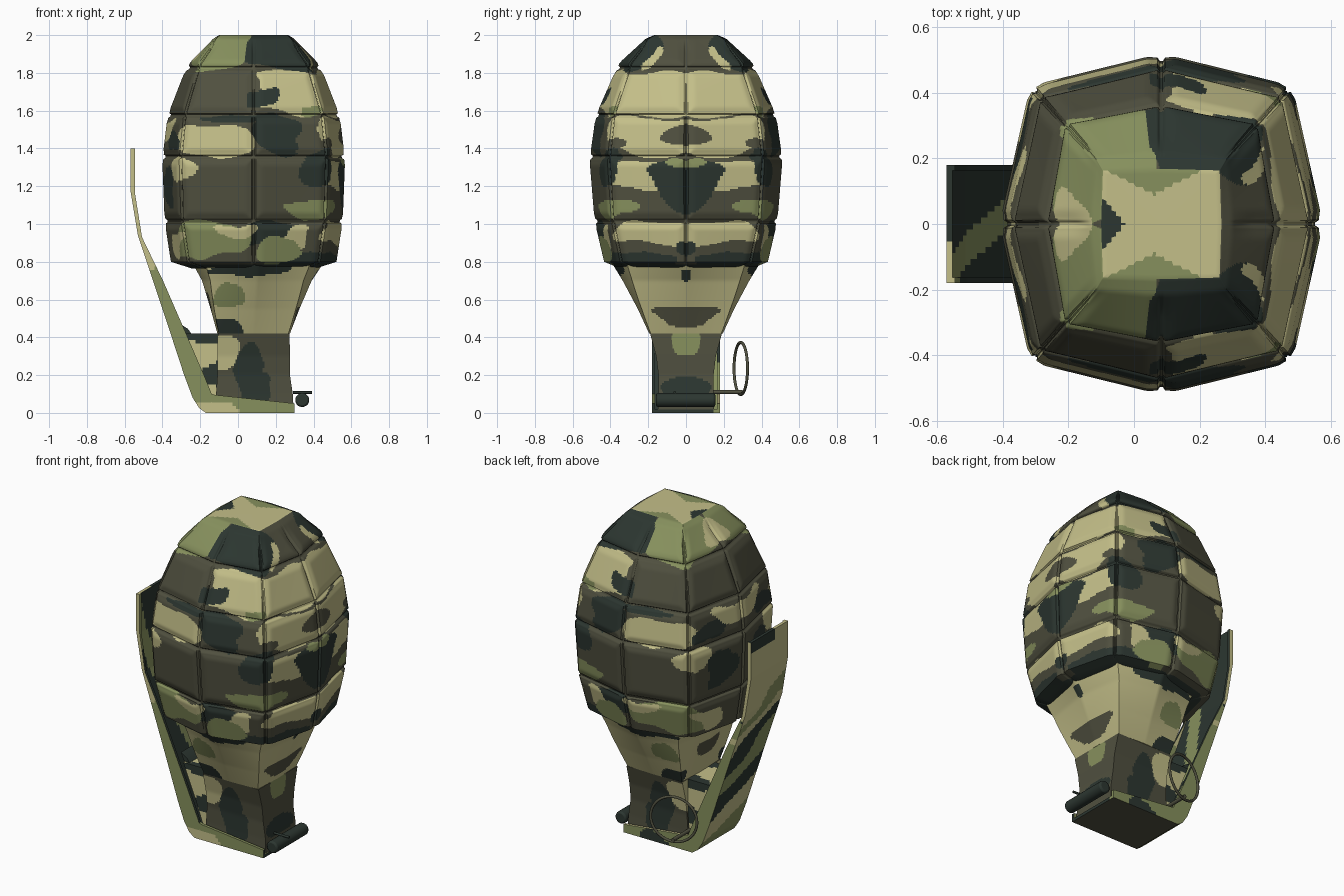
import bpy, bmesh, math
from mathutils import Vector, noise

if "Cube" in bpy.data.objects:
    bpy.data.objects.remove(bpy.data.objects["Cube"])

KHAKI, OLIVE, GREY, DARK = range(4)
MATS = []
for nm, col in (("khaki", (0.55, 0.52, 0.25)), ("olive_green", (0.24, 0.28, 0.11)),
                ("grey_olive", (0.080, 0.080, 0.050)), ("dark_green", (0.025, 0.037, 0.030))):
    m = bpy.data.materials.new(nm)
    m.diffuse_color = (*col, 1)
    m.use_nodes = True
    m.node_tree.nodes["Principled BSDF"].inputs["Base Color"].default_value = m.diffuse_color
    MATS.append(m)
CX = 0.083


def finish(name, bm, rule, angle=50):
    """Turn a bmesh into a named object, coloured face by face with a rule."""
    bmesh.ops.recalc_face_normals(bm, faces=bm.faces)
    for f in bm.faces:
        f.material_index = rule(f.calc_center_median(), f.normal)
    me = bpy.data.meshes.new(name)
    bm.to_mesh(me)
    bm.free()
    ob = bpy.data.objects.new(name, me)
    bpy.context.collection.objects.link(ob)
    for m in MATS:
        me.materials.append(m)
    bpy.ops.object.select_all(action='DESELECT')
    ob.select_set(True)
    bpy.context.view_layer.objects.active = ob
    bpy.ops.object.shade_smooth_by_angle(angle=math.radians(angle))
    return ob


def camo(base, blobs):
    """Camouflage rule: wobbly ellipses in (angle from +x, height), mirrored across y."""
    def rule(p, n):
        q = Vector((p.x * 5, abs(p.y) * 5, p.z * 7))
        u = math.degrees(math.atan2(abs(p.y), p.x - CX)) + 13 * noise.noise(q)
        z = p.z + 0.045 * noise.noise(q + Vector((9, 4, 2)))
        c = base
        for bu, bz, ru, rz, bc in blobs:
            if abs((u - bu) / ru) ** 2.6 + abs((z - bz) / rz) ** 2.6 < 1:
                c = bc
        return c
    return rule


def smooth(a, b, x):
    t = max(0, min(1, (x - a) / (b - a)))
    return t * t * (3 - 2 * t)


def interp(profile, z):
    for a, b in zip(profile, profile[1:]):
        if z <= b[0]:
            t = (z - a[0]) / (b[0] - a[0])
            return [p + (q - p) * t for p, q in zip(a, b)]
    return list(profile[-1])


def loft(name, profile, zs, ts, rule, grooves=None):
    """Eight-sided loft; profile rows are (z, centre x, half x, half y, corner ratio)."""
    bm = bmesh.new()
    rings = []
    for z in zs:
        _, cx, ax, ay, c = interp(profile, z)
        pts = []
        for k in range(8):
            f = c if k % 2 else 1
            s = [0 if abs(v) < .1 else math.copysign(1, v)
                 for v in (math.cos(k * math.pi / 4), math.sin(k * math.pi / 4))]
            pts.append(Vector((ax * f * s[0], ay * f * s[1])))
        ring = []
        for k in range(8):
            a, b = pts[k], pts[(k + 1) % 8]
            for t in ts:
                p = a.lerp(b, t)
                if grooves:
                    # narrow cut plus a wide soft shoulder, fading out at the crown
                    d = min(min(t, 1 - t) * (b - a).length, min(abs(z - g) for g in grooves))
                    depth = .014 * (1 - smooth(.004, .013, d)) + .012 * (1 - smooth(.008, .05, d))
                    p -= p.normalized() * depth * (1 - smooth(1.9, 2.0, z))
                ring.append(bm.verts.new((cx + p.x, p.y, z)))
        rings.append(ring)
    n = len(rings[0])
    for r, q in zip(rings, rings[1:]):
        for j in range(n):
            bm.faces.new((r[j], r[(j + 1) % n], q[(j + 1) % n], q[j]))
    bm.faces.new(rings[0][::-1])
    bm.faces.new(rings[-1])
    return finish(name, bm, rule)


def strip(name, outer, inner, y0, y1, rule, step=0.018):
    """Band between two side-view paths, given width in y and sliced finely for the pattern."""
    bm = bmesh.new()
    rows = [[bm.verts.new((p[0], y, p[1])) for p, y in ((o, y0), (o, y1), (i, y1), (i, y0))]
            for o, i in zip(outer, inner)]
    for a, b in zip(rows, rows[1:]):
        for k in range(4):
            bm.faces.new((a[k], a[(k + 1) % 4], b[(k + 1) % 4], b[k]))
    bm.faces.new(rows[0])
    bm.faces.new(rows[-1][::-1])
    for axis in range(3):
        lo, hi = (min(v.co[axis] for v in bm.verts), max(v.co[axis] for v in bm.verts))
        for i in range(1, int((hi - lo) / step) + 1):
            co, no = Vector(), Vector()
            co[axis], no[axis] = lo + i * step + 0.0013, 1
            bmesh.ops.bisect_plane(bm, geom=bm.verts[:] + bm.edges[:] + bm.faces[:],
                                   plane_co=co, plane_no=no)
    return finish(name, bm, rule, 30)


# Segmented body: five rows of eight padded panels, closed by a flat crown
BODY = [(0.765, CX, .34, .36, .8), (0.80, CX, .45, .445, .8), (1.015, CX, .482, .495, .81),
        (1.34, CX, .494, .522, .81), (1.575, CX, .466, .489, .81), (1.80, CX, .377, .388, .83),
        (1.85, CX, .352, .366, .84), (1.98, CX, .218, .218, .92), (2.0, CX, .183, .168, .97),
        (2.0004, CX, .004, .004, 1)]
UPPER = [(135, 1.93, 45, .11, OLIVE), (172, 1.92, 16, .06, KHAKI), (62, 1.92, 36, .1, DARK),
         (32, 1.88, 6, .05, KHAKI), (35, 1.69, 54, .12, KHAKI), (66, 1.76, 22, .06, KHAKI),
         (84, 1.68, 15, .05, DARK), (50, 1.6, 12, .03, OLIVE), (115, 1.44, 26, .08, KHAKI),
         (75, 1.46, 14, .1, DARK), (22, 1.46, 32, .1, KHAKI), (0, 1.48, 22, .05, GREY),
         (52, 1.40, 12, .03, GREY), (150, 1.42, 14, .05, DARK), (170, 1.5, 18, .06, KHAKI),
         (100, 1.56, 24, .025, DARK)]
LOWER = [(28, 1.26, 24, .07, KHAKI), (0, 1.2, 22, .15, DARK), (140, 1.29, 12, .05, KHAKI),
         (55, 1.07, 16, .06, OLIVE), (50, 1.30, 9, .08, DARK), (160, 1.2, 12, .1, DARK),
         (0, 1.34, 8, .025, OLIVE), (92, .95, 22, .06, DARK), (122, .93, 25, .1, OLIVE),
         (64, .93, 11, .07, KHAKI), (15, .95, 26, .06, KHAKI), (0, .88, 15, .04, DARK),
         (40, .81, 28, .04, DARK), (152, .9, 14, .06, KHAKI), (76, .86, 14, .06, OLIVE),
         (102, .98, 11, .03, KHAKI)]
body_camo = camo(GREY, UPPER + LOWER)


def body_rule(p, n):
    if p.z > 1.999:
        if p.x < -.03 - abs(p.y) * .8:
            return DARK
        return OLIVE if abs(p.y) > .09 + .5 * abs(p.x - .06) else KHAKI
    return DARK if p.z < .785 else body_camo(p, n)


fine = [0, .01, .02, .03, .045, .06, .08] + [.1 + .8 * i / 24 for i in range(25)] \
    + [.92, .94, .955, .97, .98, .99]
bounds = [.80, 1.015, 1.355, 1.575, 1.825, 2.0]
zs = [.765, .785] + [a + (b - a) * t for a, b in zip(bounds, bounds[1:]) for t in fine[:1] + fine[2:-1]]
zs += [2.0 + .0004 * i / 12 for i in range(13)]
loft("body", BODY, zs, fine, body_rule, bounds[1:-1])

# Tapering neck
even = [i / 24 for i in range(24)]
NECK = [(.42, .083, .192, .195, .96), (.55, .09, .235, .255, .92), (.70, .10, .29, .335, .85),
        (.79, .105, .345, .39, .8)]
loft("neck", NECK, [.42 + .37 * i / 34 for i in range(35)], even,
     camo(KHAKI, [(115, .62, 14, .06, OLIVE), (95, .76, 40, .03, DARK), (0, .51, 38, .045, GREY),
                  (0, .72, 6, .025, DARK), (120, .45, 14, .04, DARK), (180, .6, 25, .06, GREY)]))

# Square fuse block under the neck
BLOCK = [(.01, .09, .205, .15, 1), (.1, .087, .203, .146, 1), (.2, .083, .192, .146, 1),
         (.3, .083, .192, .158, 1), (.42, .083, .19, .19, 1)]
block_camo = camo(GREY, [(95, .2, 24, .17, DARK), (75, .12, 20, .08, DARK), (0, .38, 24, .06, OLIVE),
                         (140, .33, 24, .09, KHAKI), (0, .14, 32, .05, DARK)])
loft("fuse_block", BLOCK, [.01 + .41 * i / 36 for i in range(37)], even, block_camo)

# Arm that reaches from the block to the lever, with a small hook
arm_camo = camo(KHAKI, [(150, .40, 12, .03, DARK), (132, .22, 14, .10, DARK)])
strip("lever_arm", [(-.28, .42), (-.19, .2), (-.14, .06)], [(-.08, .42), (-.08, .2), (-.08, .06)],
      -.135, .135, arm_camo)
strip("arm_hook", [(-.305, .47), (-.28, .41)], [(-.265, .445), (-.24, .41)], -.12, .12,
      lambda p, n: DARK, .2)

# Safety lever: a folded channel of one plate and two side flanges
OUT = [(-.57, 1.4), (-.57, 1.18), (-.53, .94), (-.45, .70), (-.357, .42), (-.285, .2),
       (-.24, .08), (-.205, .025), (-.17, 0), (.3, 0)]
INN = [(-.545, 1.4), (-.545, 1.16), (-.508, .93), (-.397, .70), (-.275, .42), (-.18, .2),
       (-.145, .115), (-.14, .10), (-.12, .095), (.3, .05)]
PLATE = [tuple(Vector(o) + (Vector(i) - Vector(o)).normalized() * .018) for o, i in zip(OUT, INN)]


def lever_rule(p, n):
    v = noise.noise(Vector((p.x * 2, p.y * 3, p.z * 4.5 + 3)))
    if n.z < -.9 and p.z < .02:
        return GREY
    if abs(n.y) > .7:
        return KHAKI if p.z > .9 or v < -.4 else DARK if v > .42 else OLIVE
    if n.x > .3:
        return OLIVE if abs(p.y + .3 * p.z - .2) < .05 else DARK
    s = p.z + .6 * p.y + .12 * v
    if .30 < s < .50 or .64 < s < .76 or (p.z > 1.33 and p.y > -.05):
        return DARK
    return OLIVE if .5 < s < .64 or .86 < s < .98 or s < .15 else KHAKI


strip("lever_plate", OUT, PLATE, -.18, .18, lever_rule)
for side, y in (("front", -.18), ("back", .163)):
    strip("lever_flange_" + side, OUT, INN, y, y + .017, lever_rule)


def rod(name, p, q, r, mat, bevel=0):
    """Straight round rod between two points."""
    p, q = Vector(p), Vector(q)
    bpy.ops.mesh.primitive_cylinder_add(vertices=20, radius=r, depth=(q - p).length,
                                        location=(p + q) / 2)
    ob = bpy.context.object
    ob.name = name
    ob.rotation_euler = (q - p).to_track_quat('Z', 'Y').to_euler()
    ob.data.materials.append(MATS[mat])
    if bevel:
        b = ob.modifiers.new("bevel", 'BEVEL')
        b.width, b.segments = bevel, 2
    bpy.ops.object.shade_smooth_by_angle(angle=math.radians(40))


# Hinge roller with its clip, and the pull pin with its ring
rod("hinge_roller", (.34, -.158, .068), (.34, .155, .068), .037, DARK, .01)
rod("hinge_clip", (.29, -.06, .108), (.393, -.06, .108), .007, DARK)
rod("pull_pin", (-.12, -.12, .11), (-.12, .30, .11), .011, GREY)
bpy.ops.mesh.primitive_torus_add(major_segments=48, minor_segments=8, major_radius=.138,
                                 minor_radius=.008, location=(-.12, .29, .235),
                                 rotation=(math.pi / 2, 0, math.radians(15)))
ring = bpy.context.object
ring.name = "pull_ring"
ring.data.materials.append(MATS[GREY])
bpy.ops.object.shade_smooth_by_angle(angle=math.radians(60))
